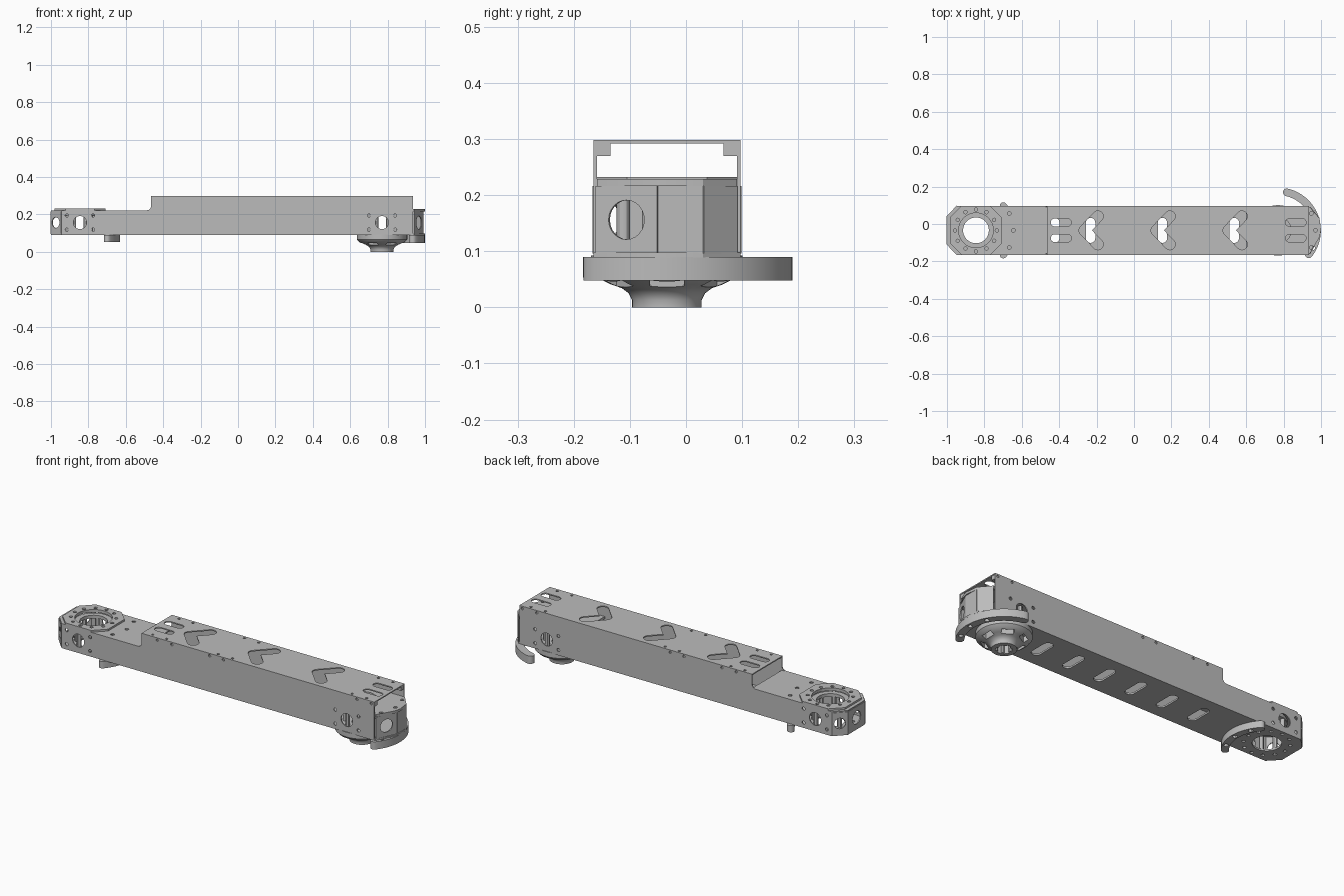
import bpy, bmesh, math
from mathutils import Matrix, Vector

old = bpy.data.objects.get("Cube")
if old:
    bpy.data.objects.remove(old)

grey = bpy.data.materials.new("machined_grey")
grey.use_nodes = True
COLOR = (0.5, 0.5, 0.5, 1)
grey.diffuse_color = COLOR
grey.node_tree.nodes["Principled BSDF"].inputs["Base Color"].default_value = COLOR

Y0, Y1 = -0.165, 0.097          # outer sides of the arm
YC = (Y0 + Y1) / 2
LX, RX = -0.845, 0.77           # joint axes
BOT, DECK, TOP = 0.092, 0.222, 0.298
T = 0.006                       # sheet thickness
parts = []


def add(name, mesh, matrix=Matrix()):
    ob = bpy.data.objects.new(name, mesh)
    ob.matrix_world = matrix
    bpy.context.collection.objects.link(ob)
    mesh.materials.clear()
    mesh.materials.append(grey)
    parts.append(ob)
    return ob


def arc(cx, cy, r, a0, a1, n=12):
    return [(cx + r * math.cos(math.radians(a0 + (a1 - a0) * i / n)),
             cy + r * math.sin(math.radians(a0 + (a1 - a0) * i / n))) for i in range(n + 1)]


def circle(cx, cy, r, n=24):
    return arc(cx, cy, r, 0, 360, n)[:-1]


def ring_of(cx, cy, radius, r, angles):
    return [circle(*arc(cx, cy, radius, a, a, 1)[0], r, 12) for a in angles]


def slot(x0, y0, x1, y1, r):
    a = math.degrees(math.atan2(y1 - y0, x1 - x0))
    return arc(x1, y1, r, a - 90, a + 90) + arc(x0, y0, r, a + 90, a + 270)


def chevron(x):
    # V-shaped window pointing to -x
    r, d, h = 0.029, 0.072, 0.075
    a = math.degrees(math.atan2(h, d))
    notch = (x + r / math.sin(math.radians(a)), YC)
    return (arc(x + d, YC + h, r, a - 90, a + 90) + arc(x, YC, r, a + 90, 270 - a)
            + arc(x + d, YC - h, r, 270 - a, 450 - a) + [notch])


def plate(name, outlines, thick, matrix):
    # first outline is the border, the others are holes
    cu = bpy.data.curves.new(name, 'CURVE')
    cu.dimensions, cu.fill_mode, cu.extrude = '2D', 'BOTH', thick / 2
    for pts in outlines:
        sp = cu.splines.new('POLY')
        sp.points.add(len(pts) - 1)
        for p, (x, y) in zip(sp.points, pts):
            p.co = (x, y, 0, 1)
        sp.use_cyclic_u = True
    tmp = bpy.data.objects.new(name, cu)
    bpy.context.collection.objects.link(tmp)
    mesh = bpy.data.meshes.new_from_object(tmp)
    bpy.data.objects.remove(tmp)
    return add(name, mesh, matrix)


def flat(name, outlines, z0, z1):
    return plate(name, outlines, z1 - z0, Matrix.Translation((0, 0, (z0 + z1) / 2)))


def upright(name, a, b, outlines, thick=T):
    # vertical sheet: first coordinate runs from a towards b, second is height
    u = Vector((b[0] - a[0], b[1] - a[1], 0)).normalized()
    n = u.cross(Vector((0, 0, 1)))
    m = Matrix(((u.x, 0, n.x, a[0]), (u.y, 0, n.y, a[1]), (0, 1, 0, 0), (0, 0, 0, 1)))
    return plate(name, outlines, thick, m)


def rect(x0, y0, x1, y1):
    return [(x0, y0), (x1, y0), (x1, y1), (x0, y1)]


def solid(name, build):
    bm = bmesh.new()
    build(bm)
    bmesh.ops.recalc_face_normals(bm, faces=bm.faces)
    me = bpy.data.meshes.new(name)
    bm.to_mesh(me)
    bm.free()
    return add(name, me)


# Long side walls with the step, joint windows, bolt holes and rivet holes
wall = ([(-0.945, BOT), (0.935, BOT), (0.935, TOP), (-0.465, TOP)]
        + arc(-0.487, 0.244, 0.022, 0, -90, 6) + [(-0.945, DECK)])
wall_holes = [circle(cx, 0.156, 0.035) for cx in (LX, RX)]
wall_holes += [circle(cx + dx, 0.156 + dz, 0.009, 12)
               for cx in (LX, RX) for dx in (-0.07, 0.07) for dz in (-0.038, 0.038)]
wall_holes += [circle(x, 0.285, 0.007, 10) for x in (-0.37, -0.283, -0.055, 0.027, 0.83, 0.917)]
for side, y in (("right", Y0 + T / 2), ("left", Y1 - T / 2)):
    upright(side + "_side_wall", (0, y), (1, y), [wall] + wall_holes)

# Top cover with chevrons, end slots and rivet holes
cover = [rect(-0.465, Y0, 0.935, Y1)]
cover += [chevron(x) for x in (-0.265, 0.12, 0.505)]
cover += [slot(x, YC + dy, x + 0.068, YC + dy, 0.021) for x in (-0.424, 0.831) for dy in (-0.042, 0.042)]
cover += [circle(x, y, 0.007, 10) for y in (Y0 + 0.018, Y1 - 0.018)
          for x in (-0.41, -0.326, -0.016, 0.07, 0.79, 0.877)]
flat("top_cover", cover, TOP - T, TOP)

# Corner brackets under the cover
for i, x in enumerate((-0.43, -0.075, 0.77)):
    for y0 in (Y0 + T, Y1 - T - 0.024):
        flat(f"cover_bracket_{i}", [rect(x, y0, x + 0.163, y0 + 0.024)], 0.27, TOP - T)

# End shapes of the joints
C = 0.058
left_end = [(-0.945, Y1), (-1, Y1 - C), (-1, Y0 + C), (-0.945, Y0)]
right_end = [(0.94, Y0), (0.992, -0.07), (1, YC), (0.992, 0.03), (0.94, Y1)]
joint_bolts = ring_of(LX, YC, 0.112, 0.009, range(0, 360, 30))

# Bottom plate with cross slots
floor = [left_end + right_end, circle(LX, YC, 0.07, 32), circle(RX, YC, 0.05)] + joint_bolts
floor += [slot(0.536 - 0.192 * i, YC - 0.042, 0.536 - 0.192 * i, YC + 0.042, 0.025) for i in range(6)]
flat("bottom_plate", floor, BOT - 0.003, BOT + T)

# Low deck over the left joint and lid over the right joint
flat("left_deck", [left_end + [(-0.465, Y0), (-0.465, Y1)], circle(LX, YC, 0.093, 32)]
     + ring_of(LX, YC, 0.2, 0.01, (-27, 0, 27)), DECK - T, DECK)
lid = [(x, max(Y0 + T, min(Y1 - T, y))) for x, y in right_end]
flat("right_lid", [lid + [(0.6, Y1 - T), (0.6, Y0 + T)], circle(RX, YC, 0.07, 32)]
     + ring_of(RX, YC, 0.2, 0.01, (-27, 0, 27)), 0.216, 0.229)

# Octagonal bearing flange, bearing ring and posts of the left joint
K = 0.06
E0, E1 = -0.982, -0.708
octagon = [(E0 + K, Y0), (E1 - K, Y0), (E1, Y0 + K), (E1, Y1 - K),
           (E1 - K, Y1), (E0 + K, Y1), (E0, Y1 - K), (E0, Y0 + K)]
flat("bearing_flange", [octagon, circle(LX, YC, 0.093, 32)] + joint_bolts, DECK, 0.232)
flat("bearing_ring", [circle(LX, YC, 0.097, 32), circle(LX, YC, 0.069, 32)], 0.195, 0.212)
for cx, side in ((LX, "left"), (RX, "right")):
    for i in range(8):
        x, y = arc(cx, YC, 0.084, 22.5 + 45 * i, 0, 1)[0]
        flat(f"{side}_joint_post_{i}", [circle(x, y, 0.012, 12)], BOT, 0.21)

# End panels of both joint housings, with round windows
Z0, Z1 = BOT + 0.004, 0.216
for i, (a, b) in enumerate(zip(left_end, left_end[1:])):
    w = math.dist(a, b)
    upright(f"left_end_panel_{i}", a, b,
            [rect(0, Z0, w, Z1), circle(w / 2, 0.156, min(0.035, w * 0.36))])
ends = [(0.94, -0.16), (0.99, -0.05), (0.99, 0.03), (0.94, 0.09)]
for i, (a, b) in enumerate(zip(ends, ends[1:])):
    w = math.dist(a, b)
    holes = [circle(w / 2, 0.156, 0.035)] if i == 0 else []
    upright(f"right_end_panel_{i}", a, b, [rect(0, Z0, w, Z1)] + holes)


# Curved stop bars under the joints
def stop_bar(name, cx, a0, a1, r0, r1, z0):
    mid, half = (r0 + r1) / 2, (r1 - r0) / 2
    tip = arc(cx, YC, mid, a1, a1, 1)[0]
    tail = arc(cx, YC, mid, a0, a0, 1)[0]
    outline = (arc(cx, YC, r1, a0, a1, 32) + arc(*tip, half, a1, a1 + 180, 8)[1:-1]
               + arc(cx, YC, r0, a1, a0, 32) + arc(*tail, half, a0 + 180, a0 + 360, 8)[1:-1])
    flat(name, [outline] + ring_of(cx, YC, mid, 0.012, (-27, 0, 27)), z0, BOT - 0.002)


stop_bar("left_stop_bar", LX, -42, 42, 0.178, 0.215, 0.053)
stop_bar("right_stop_bar", RX, -38, 77, 0.188, 0.229, 0.048)


# Turned hub under the right joint, with windows cut in its cone
def hub_shape(bm):
    prof = [(0.04, BOT), (0.135, BOT), (0.135, 0.066), (0.122, 0.052), (0.1, 0.041), (0.08, 0.034),
            (0.068, 0.025), (0.062, 0.013), (0.062, 0), (0.04, 0)]
    vs = [bm.verts.new((RX + r, YC, z)) for r, z in prof]
    es = [bm.edges.new((vs[i], vs[(i + 1) % len(vs)])) for i in range(len(vs))]
    bmesh.ops.spin(bm, geom=vs + es, cent=(RX, YC, 0), axis=(0, 0, 1),
                   angle=math.tau, steps=48, use_merge=True)
    bmesh.ops.remove_doubles(bm, verts=bm.verts, dist=1e-5)


def window_shape(bm):
    for i in range(6):
        turn = Matrix.Translation((RX, YC, 0.04)) @ Matrix.Rotation(math.tau * i / 6, 4, 'Z')
        bmesh.ops.create_cube(bm, size=1, matrix=turn @ Matrix.Translation((0.098, 0, 0))
                              @ Matrix.Diagonal((0.024, 0.06, 0.06, 1)))


hub = solid("hub", hub_shape)
cutter = solid("hub_window_cutter", window_shape)
cutter.hide_render = True
mod = hub.modifiers.new("windows", 'BOOLEAN')
mod.operation, mod.solver, mod.object = 'DIFFERENCE', 'EXACT', cutter
bpy.context.view_layer.update()
cut = bpy.data.meshes.new_from_object(hub.evaluated_get(bpy.context.evaluated_depsgraph_get()))
hub.modifiers.clear()
hub.data = cut
parts.remove(cutter)
bpy.data.objects.remove(cutter)
for i in range(6):
    x, y = arc(RX, YC, 0.04, 60 * i, 0, 1)[0]
    flat(f"hub_spline_{i}", [circle(x, y, 0.009, 10)], 0.001, BOT)

# Smooth the round parts, keep sheet edges sharp
bpy.ops.object.select_all(action='DESELECT')
for ob in parts:
    ob.select_set(True)
bpy.context.view_layer.objects.active = hub
bpy.ops.object.shade_smooth_by_angle(angle=math.radians(30))
